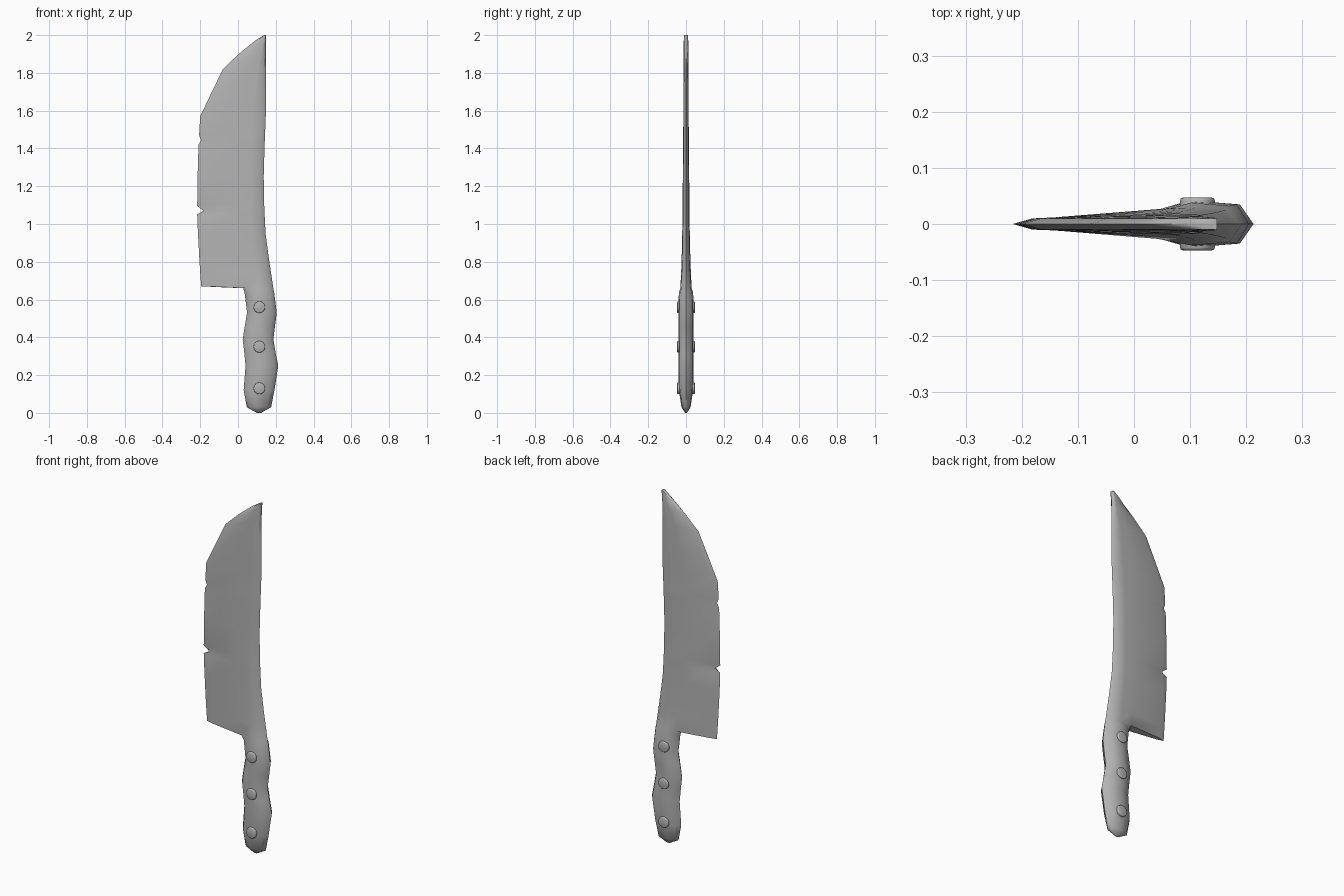
import bpy, bmesh, math
from mathutils import Matrix

if "Cube" in bpy.data.objects:
    bpy.data.objects.remove(bpy.data.objects["Cube"], do_unlink=True)

steel = bpy.data.materials.new("worn grey steel")
steel.use_nodes = True
grey = (0.45, 0.45, 0.45, 1)
steel.diffuse_color = grey
steel.node_tree.nodes["Principled BSDF"].inputs["Base Color"].default_value = grey


def make_object(name, bm, angle):
    bmesh.ops.recalc_face_normals(bm, faces=bm.faces)
    mesh = bpy.data.meshes.new(name)
    bm.to_mesh(mesh)
    bm.free()
    mesh.materials.append(steel)
    obj = bpy.data.objects.new(name, mesh)
    bpy.context.collection.objects.link(obj)
    bpy.ops.object.select_all(action='DESELECT')
    obj.select_set(True)
    bpy.context.view_layer.objects.active = obj
    bpy.ops.object.shade_smooth_by_angle(angle=math.radians(angle))
    return obj


def bridge(bm, a, b):
    n = len(a)
    for i in range(n):
        j = (i + 1) % n
        bm.faces.new((a[i], a[j], b[j], b[i]))


def ring(bm, z, front, back, half):
    """Closed section: front point, one side, back point, mirrored side.
    half holds (x, half thickness, z) from front to back."""
    pts = [(front, 0, z)] + [(x, -y, h) for x, y, h in half]
    pts += [(back, 0, half[-1][2])] + [(x, y, h) for x, y, h in reversed(half)]
    return [bm.verts.new(p) for p in pts]


# Blade rows, bottom to top: height, cutting edge x, spine x, half thickness, notch depth
blade_rows = [
    (0.67, -0.195, 0.187, 0.030, 0), (0.74, -0.20, 0.175, 0.026, 0),
    (0.82, -0.205, 0.163, 0.023, 0), (0.95, -0.212, 0.146, 0.020, 0),
    (1.05, -0.216, 0.141, 0.019, 0), (1.07, -0.216, 0.140, 0.019, 0.034),
    (1.095, -0.216, 0.139, 0.018, 0), (1.25, -0.214, 0.136, 0.017, 0),
    (1.42, -0.209, 0.141, 0.016, 0), (1.445, -0.208, 0.142, 0.016, 0.012),
    (1.47, -0.206, 0.143, 0.015, 0), (1.57, -0.20, 0.147, 0.014, 0),
    (1.69, -0.143, 0.148, 0.014, 0), (1.82, -0.08, 0.148, 0.013, 0),
    (1.90, 0.004, 0.148, 0.013, 0), (1.97, 0.09, 0.148, 0.012, 0),
    (2.0, 0.138, 0.148, 0.011, 0),
]
# Handle rows, top to bottom: height, front x, back x, half thickness
handle_rows = [
    (0.635, 0.035, 0.192, 0.038), (0.53, 0.048, 0.205, 0.041),
    (0.46, 0.036, 0.196, 0.041), (0.39, 0.025, 0.187, 0.040),
    (0.32, 0.033, 0.199, 0.040), (0.25, 0.040, 0.213, 0.041),
    (0.12, 0.030, 0.193, 0.038), (0.03, 0.047, 0.175, 0.024),
    (0.0, 0.100, 0.122, 0.005),
]

bm = bmesh.new()

# Blade with ground cutting edge and rounded spine
rings = []
for z, edge, spine, t, notch in blade_rows:
    w = spine - edge
    drop = 0.01 if z == blade_rows[0][0] else 0
    half = [(max(edge + min(0.035, 0.2 * w), edge + notch + 0.002), 0.010, z),
            (edge + 0.62 * w, 0.88 * t, z - drop),
            (edge + 0.80 * w, t, z - drop),
            (edge + 0.94 * w, 0.85 * t, z - drop)]
    rings.append(ring(bm, z, edge + notch, spine, half))
for a, b in zip(rings, rings[1:]):
    bridge(bm, a, b)
bm.faces.new(rings[-1])

# Heel of the blade, closed around the neck of the handle
r = rings[0]
neck = bm.verts.new((0.028, 0, 0.66))
bm.faces.new((r[0], r[1], r[2], neck))
bm.faces.new((r[0], neck, r[8], r[9]))

# Contoured handle continuing from the blade
last = [neck] + r[2:9]
for z, front, back, t in handle_rows:
    w = back - front
    half = [(front + f * w, k * t, z) for f, k in ((0.12, 0.65), (0.42, 1.0), (0.86, 0.85))]
    new = ring(bm, z, front, back, half)
    bridge(bm, last, new)
    last = new
bm.faces.new(last)
make_object("blade_and_handle", bm, 60)

# Rivets passing through the handle, softened at the rims
for i, z in enumerate((0.56, 0.35, 0.13)):
    bm = bmesh.new()
    place = Matrix.Translation((0.113, 0, z)) @ Matrix.Rotation(math.pi / 2, 4, 'X')
    bmesh.ops.create_cone(bm, cap_ends=True, segments=16, radius1=0.031, radius2=0.031,
                          depth=0.094, matrix=place)
    rims = [e for e in bm.edges if abs(e.verts[0].co.y - e.verts[1].co.y) < 0.001]
    bmesh.ops.bevel(bm, geom=rims, offset=0.005, segments=2, profile=0.5, affect='EDGES')
    make_object(f"rivet_{i + 1}", bm, 60)
